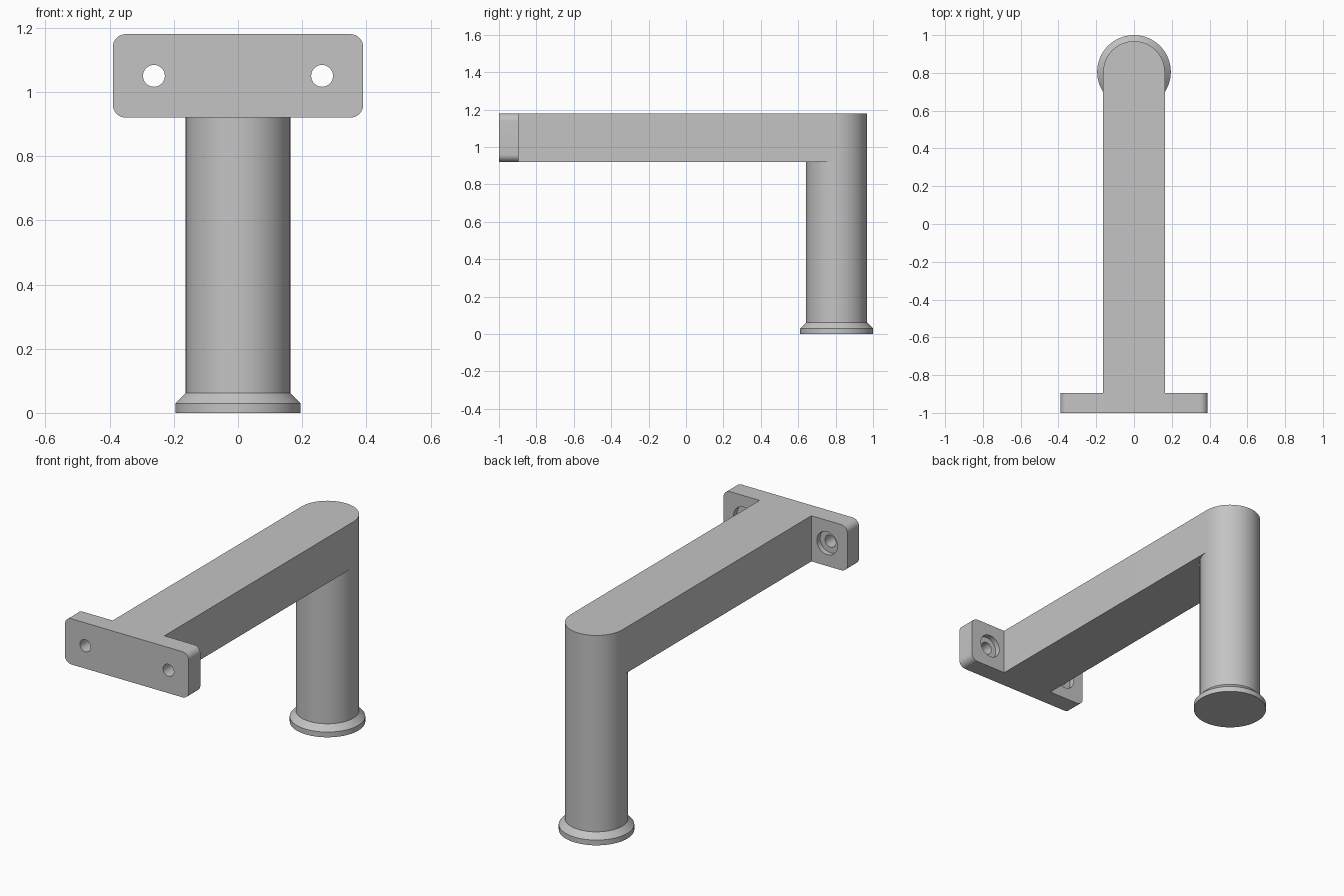
import bpy, bmesh
from math import cos, sin, pi
from mathutils import Matrix, Vector

cube = bpy.data.objects.get("Cube")
if cube:
    bpy.data.objects.remove(cube, do_unlink=True)

grey = bpy.data.materials.new("plain grey")
grey.use_nodes = True
colour = (0.55, 0.55, 0.55, 1)
grey.diffuse_color = colour
grey.node_tree.nodes["Principled BSDF"].inputs["Base Color"].default_value = colour

RADIUS = 0.163             # post radius and half the arm width
POST_Y = 0.805
LOW, HIGH = 0.92, 1.18     # arm and plate heights
FRONT, BACK = -1.0, -0.895 # plate faces


def finish(name, bm):
    bmesh.ops.recalc_face_normals(bm, faces=bm.faces[:])
    mesh = bpy.data.meshes.new(name)
    bm.to_mesh(mesh)
    bm.free()
    mesh.materials.append(grey)
    obj = bpy.data.objects.new(name, mesh)
    bpy.context.collection.objects.link(obj)
    return obj


def smooth(obj):
    bpy.ops.object.select_all(action='DESELECT')
    obj.select_set(True)
    bpy.context.view_layer.objects.active = obj
    bpy.ops.object.shade_smooth_by_angle(angle=pi / 6)


def arc(cx, cy, r, start, end, steps):
    angles = [start + (end - start) * i / steps for i in range(steps + 1)]
    return [(cx + r * cos(a), cy + r * sin(a)) for a in angles]


def prism(name, points, offset):
    """Extrude a closed outline of 3D points."""
    bm = bmesh.new()
    face = bm.faces.new([bm.verts.new(p) for p in points])
    out = bmesh.ops.extrude_face_region(bm, geom=[face])
    moved = [v for v in out["geom"] if isinstance(v, bmesh.types.BMVert)]
    bmesh.ops.translate(bm, verts=moved, vec=Vector(offset))
    return finish(name, bm)


# Arm with a rounded far end
outline = [(-RADIUS, BACK), (RADIUS, BACK)] + arc(0, POST_Y, RADIUS, 0, pi, 32)
arm = prism("arm", [(x, y, LOW) for x, y in outline], (0, 0, HIGH - LOW))
smooth(arm)

# Post with a flared foot, turned from a profile
bm = bmesh.new()
profile = [(0, 0), (0.195, 0), (0.195, 0.03), (RADIUS, 0.062), (RADIUS, LOW)]
verts = [bm.verts.new((r, POST_Y, z)) for r, z in profile]
edges = [bm.edges.new(pair) for pair in zip(verts, verts[1:])]
bmesh.ops.spin(bm, geom=verts + edges, cent=(0, POST_Y, 0), axis=(0, 0, 1),
               angle=2 * pi, steps=64)
bmesh.ops.remove_doubles(bm, verts=bm.verts[:], dist=0.0005)
smooth(finish("post", bm))

# Mounting plate with rounded corners
half_w, half_h, corner, mid = 0.39, (HIGH - LOW) / 2, 0.04, (HIGH + LOW) / 2
outline = []
for i, (sx, sz) in enumerate([(1, 1), (-1, 1), (-1, -1), (1, -1)]):
    outline += arc(sx * (half_w - corner), mid + sz * (half_h - corner),
                   corner, i * pi / 2, (i + 1) * pi / 2, 8)
plate = prism("mounting_plate", [(x, FRONT, z) for x, z in outline],
              (0, BACK - FRONT, 0))

# Screw holes, each with a wider recess on the back of the plate
for side in (-1, 1):
    for radius, start in ((0.034, FRONT - 0.05), (0.065, BACK - 0.03)):
        ring = arc(side * 0.262, mid, radius, 0, 2 * pi, 40)[:-1]
        cutter = prism("hole_cutter", [(x, start, z) for x, z in ring],
                       (0, BACK + 0.05 - start, 0))
        cutter.hide_render = True
        mod = plate.modifiers.new("hole", 'BOOLEAN')
        mod.operation, mod.solver, mod.object = 'DIFFERENCE', 'EXACT', cutter
        bpy.context.view_layer.objects.active = plate
        bpy.ops.object.modifier_apply(modifier=mod.name)
        bpy.data.objects.remove(cutter, do_unlink=True)
smooth(plate)
